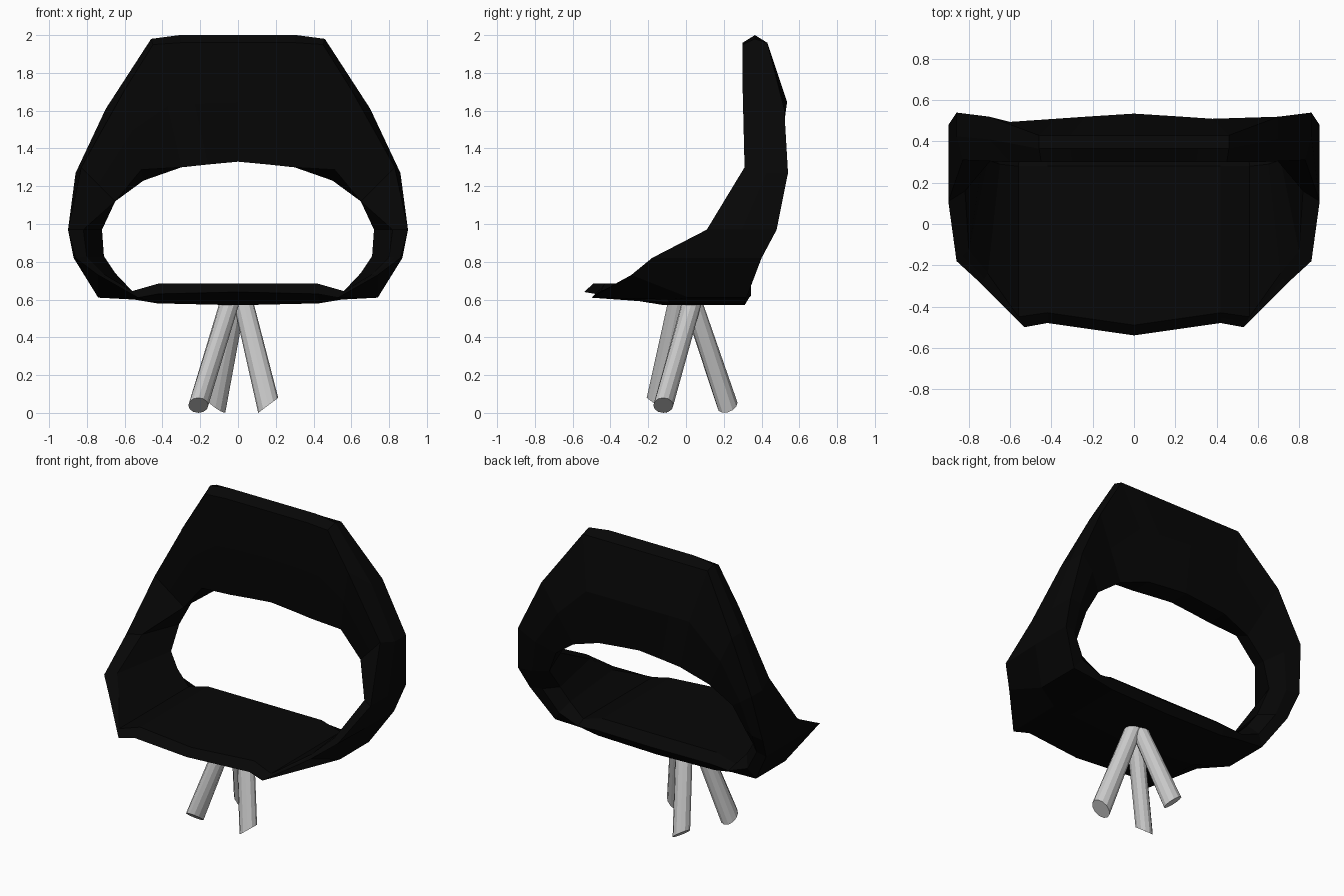
import bpy
import bmesh
from math import cos, sin, pi, radians
from mathutils import Vector

default = bpy.data.objects.get("Cube")
if default:
    bpy.data.objects.remove(default, do_unlink=True)


def make_material(name, value):
    mat = bpy.data.materials.new(name)
    mat.use_nodes = True
    colour = (value, value, value, 1)
    mat.diffuse_color = colour
    mat.node_tree.nodes["Principled BSDF"].inputs["Base Color"].default_value = colour
    return mat


def loft(name, rings, material, closed=False):
    """Skin a list of equal-length rings; capped unless the loft closes on itself."""
    bm = bmesh.new()
    loops = [[bm.verts.new(p) for p in ring] for ring in rings]
    pairs = list(zip(loops, loops[1:]))
    if closed:
        pairs.append((loops[-1], loops[0]))
    else:
        bm.faces.new(loops[0])
        bm.faces.new(loops[-1])
    count = len(loops[0])
    for a, b in pairs:
        for i in range(count):
            j = (i + 1) % count
            bm.faces.new((a[i], a[j], b[j], b[i]))
    bmesh.ops.recalc_face_normals(bm, faces=bm.faces[:])
    mesh = bpy.data.meshes.new(name)
    bm.to_mesh(mesh)
    bm.free()
    mesh.materials.append(material)
    obj = bpy.data.objects.new(name, mesh)
    bpy.context.collection.objects.link(obj)
    return obj


black = make_material("black shell", 0.002)
grey = make_material("light grey legs", 0.58)

# Shell: half of a ring, from the middle of the seat, up the side, to the top of the back.
# Front edge x, y, z | outer x, z | outer back y | inner x, z | inner back y |
# front thickness | front swell, back swell
stations = [
    (0, -.54, .64, 0, .57, .31, 0, .685, .28, 1, 0, .05),
    (.42, -.48, .63, .43, .58, .31, .42, .685, .28, 1, 0, .05),
    (.53, -.5, .61, .55, .6, .31, .56, .645, .28, 1, 0, .05),
    (.74, -.29, .73, .74, .61, .32, .65, .74, .29, .35, 0, .04),
    (.86, -.18, .82, .87, .82, .4, .71, .83, .31, .4, 0, .03),
    (.9, .11, .97, .9, .97, .48, .72, .97, .41, .45, 0, .02),
    (.83, .31, 1.3, .86, 1.27, .54, .65, 1.12, .44, 1, 0, .02),
    (.6, .3, 1.71, .7, 1.61, .52, .5, 1.23, .47, .88, .01, 0),
    (.45, .3, 1.95, .46, 1.98, .43, .3, 1.3, .49, 1, .02, .05),
    (.3, .3, 1.96, .31, 2, .43, .16, 1.315, .49, 1, .02, .06),
    (0, .3, 1.96, 0, 2, .43, 0, 1.33, .49, 1, .02, .075),
]


def shell_section(row):
    fx, fy, fz, ox, oz, oy, ix, iz, iy, thick, front_swell, back_swell = row
    front_outer = Vector((fx, fy, fz))
    middle_outer = Vector((ox, (fy + oy) / 2, oz))
    back_outer = Vector((ox, oy, min(oz, 1.96)))
    back_inner = Vector((ix, iy, iz))
    front_inner = front_outer.lerp(Vector((ix, fy, iz)), thick)
    front_inner.y += .05
    back_middle = back_outer.lerp(back_inner, .5)
    back_middle.y += back_swell
    front_middle = front_outer.lerp(front_inner, .5)
    front_middle.y -= front_swell
    return [front_outer, middle_outer, back_outer, back_middle,
            back_inner, front_inner, front_middle]


half = [shell_section(row) for row in stations]
mirrored = [[Vector((-p.x, p.y, p.z)) for p in ring] for ring in half[-2:0:-1]]
loft("chair_shell", half + mirrored, black, closed=True)


# Legs: straight round bars with slanted feet, gathered under the seat
def leg(name, foot, top, facing, radius=.053, sides=12):
    rings = []
    for (x, y, z), slope in ((foot, .75), (top, 0)):
        ring = []
        for i in range(sides):
            a = 2 * pi * i / sides
            rise = slope * radius * cos(a - radians(facing))
            ring.append((x + radius * cos(a), y + radius * sin(a), z + rise))
        rings.append(ring)
    loft(name, rings, grey)


leg("front_right_leg", (-.21, -.155, .04), (-.04, -.04, .6), 270)
leg("front_left_leg", (.16, -.12, .04), (.025, .035, .6), 0)
leg("back_leg", (-.12, .22, .04), (-.01, .03, .6), 160)
